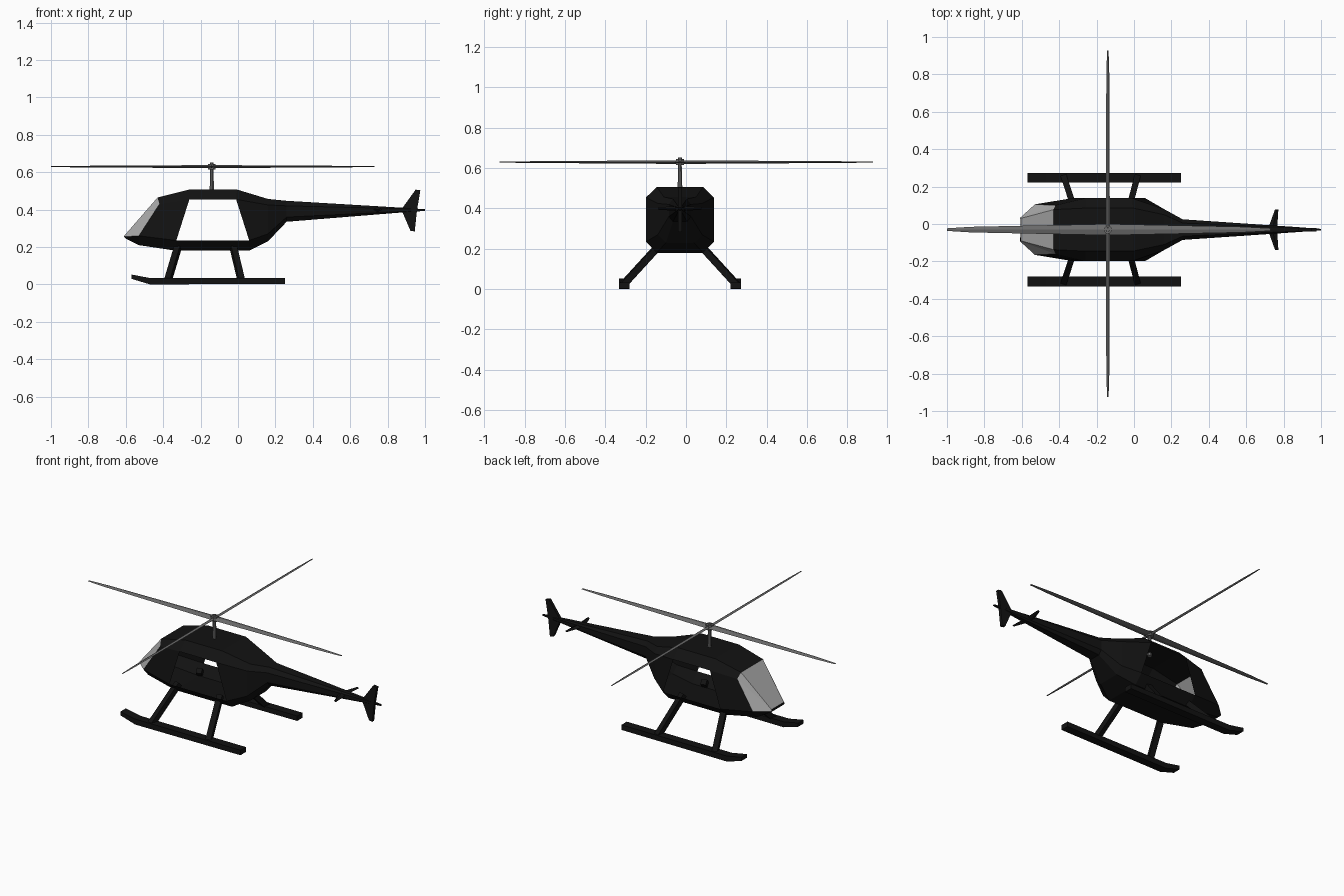
import bpy, bmesh
from mathutils import Vector

if "Cube" in bpy.data.objects:
    bpy.data.objects.remove(bpy.data.objects["Cube"])

CY = -0.03                      # centre plane of the aircraft
HUB = Vector((-0.14, CY, 0.63))


def material(name, v):
    m = bpy.data.materials.new(name)
    m.diffuse_color = (v, v, v, 1)
    m.use_nodes = True
    m.node_tree.nodes["Principled BSDF"].inputs["Base Color"].default_value = m.diffuse_color
    return m


BLACK = material("black_paint", 0.006)
GREY = material("rotor_grey", 0.15)
GLASS = material("pale_glass", 0.4)


def loft(name, rings, mat, keep=lambda s, i: True, caps=True):
    """Join rings of points; keep(section, side) decides which faces exist."""
    bm = bmesh.new()
    vs = [[bm.verts.new(p) for p in r] for r in rings]
    n = len(rings[0])
    for s in range(len(vs) - 1):
        for i in range(n):
            if keep(s, i):
                j = (i + 1) % n
                bm.faces.new((vs[s][i], vs[s][j], vs[s + 1][j], vs[s + 1][i]))
    if caps:
        bm.faces.new(vs[0])
        bm.faces.new(vs[-1])
    bmesh.ops.delete(bm, geom=[v for v in bm.verts if not v.link_faces], context='VERTS')
    bmesh.ops.recalc_face_normals(bm, faces=bm.faces)
    me = bpy.data.meshes.new(name)
    bm.to_mesh(me)
    bm.free()
    me.materials.append(mat)
    ob = bpy.data.objects.new(name, me)
    bpy.context.collection.objects.link(ob)
    return ob


def prism(name, profile, y0, y1, mat):
    return loft(name, [[(x, y, z) for x, z in profile] for y in (y0, y1)], mat)


def tube(name, a, b, ra, rb, n, mat):
    """Straight tapered bar between two points."""
    import math
    a, b = Vector(a), Vector(b)
    q = (b - a).to_track_quat('Z', 'X')
    rings = []
    for c, r in ((a, ra), (b, rb)):
        rings.append([c + q @ Vector((r * math.cos(t), r * math.sin(t), 0))
                      for t in [2 * math.pi * (k + 0.5) / n for k in range(n)]])
    return loft(name, rings, mat)


# Fuselage half-sections from nose to tail: top, upper side, lower side, bottom
half = [
    [(-.605, .06, .264), (-.608, .062, .26), (-.61, .062, .255), (-.60, .05, .245)],
    [(-.43, .107, .465), (-.42, .13, .43), (-.53, .135, .26), (-.53, .09, .21)],
    [(-.26, .115, .507), (-.26, .168, .455), (-.33, .168, .235), (-.33, .115, .18)],
    [(-.005, .115, .507), (-.01, .168, .455), (.06, .168, .235), (.06, .115, .18)],
    [(.16, .08, .457), (.16, .11, .425), (.16, .11, .27), (.16, .07, .23)],
    [(.26, .035, .447), (.26, .055, .42), (.26, .055, .36), (.26, .035, .335)],
    [(.88, .008, .41), (.88, .013, .405), (.88, .013, .39), (.88, .008, .385)],
    [(1.0, .003, .402), (1.0, .004, .4), (1.0, .004, .395), (1.0, .003, .393)],
]
rings = [[(x, CY + y, z) for x, y, z in h] + [(x, CY - y, z) for x, y, z in reversed(h)]
         for h in half]
SCREEN, DOORS = {0, 1, 5, 6, 7}, {1, 5}
loft("fuselage", rings, BLACK,
     lambda s, i: not (s == 0 and i in SCREEN) and not (s == 2 and i in DOORS))
loft("windscreen", rings[:2], GLASS, lambda s, i: i in SCREEN, caps=False)

# Tail fin
prism("tail_fin", [(.88, .41), (.95, .507), (.975, .503), (.957, .397),
                   (.945, .283), (.922, .287), (.88, .385)], CY - .009, CY + .009, BLACK)

# Horizontal stabiliser, swept, both sides
prof = [(-1, 0), (0, 1), (1, 0), (0, -1)]
for side, tag in ((1, "left"), (-1, "right")):
    loft("stabiliser_" + tag,
         [[(cx + u * c, CY + side * y, .4 + w * t) for u, w in prof]
          for y, cx, c, t in ((0, .74, .025, .013), (.108, .763, .009, .006))], BLACK)

# Landing gear: skids with turned-up fronts, and splayed legs
skid = [(-.57, .053), (-.47, .034), (.25, .034), (.25, .003), (-.47, 0), (-.57, .03)]
for side, tag in ((1, "left"), (-1, "right")):
    yc = CY + side * .277
    prism("skid_" + tag, skid, yc - .026, yc + .026, BLACK)
    for end, xt, xb in (("front", -.315, -.375), ("rear", -.03, .018)):
        tube(f"{end}_leg_{tag}", (xt, CY + side * .10, .22), (xb, CY + side * .283, .02),
             .023, .023, 4, BLACK)

# Rotor mast and hub
tube("rotor_mast", (HUB.x, CY, .49), (HUB.x, CY, .63), .013, .009, 8, GREY)
tube("rotor_hub", (HUB.x, CY, .615), (HUB.x, CY, .645), .022, .022, 8, GREY)
tube("hub_cap", (HUB.x, CY, .64), (HUB.x, CY, .652), .012, .01, 8, GREY)


# Rotor blades: long tapered bars crossing at the hub
def blade(name, axis, stations):
    out = []
    for p, w, t in stations:
        ring = []
        for u, v in prof:
            pt = HUB.copy()
            pt[axis] = p
            pt[1 - axis] += u * w
            pt.z += v * t
            ring.append(pt)
        out.append(ring)
    loft(name, out, GREY)


blade("long_blade_pair", 0, [(-1, .007, .002), (-.87, .015, .004), (HUB.x, .03, .008),
                             (.58, .015, .004), (.73, .007, .002)])
blade("cross_blade_pair", 1, [(-.925, .004, .002), (-.8, .008, .004), (CY, .011, .009),
                              (.8, .008, .004), (.927, .004, .002)])
